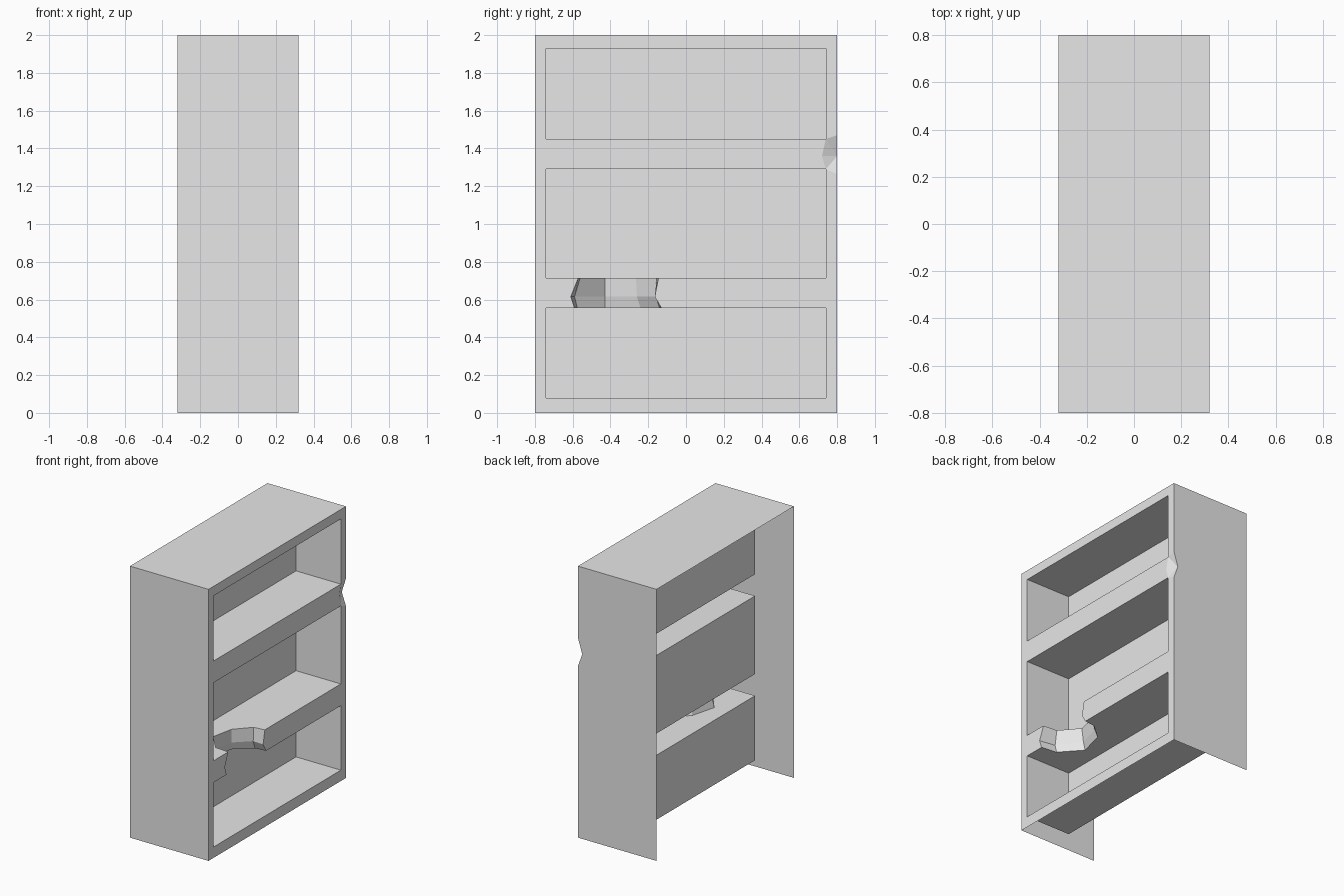
import bpy, bmesh
from mathutils import Vector

if "Cube" in bpy.data.objects:
    bpy.data.objects.remove(bpy.data.objects["Cube"], do_unlink=True)

grey = bpy.data.materials.new("plain_grey")
grey.use_nodes = True
grey.diffuse_color = (0.8, 0.8, 0.8, 1)
grey.node_tree.nodes["Principled BSDF"].inputs["Base Color"].default_value = (0.8, 0.8, 0.8, 1)

W, D, H = 0.32, 0.8, 2.0          # half width, half depth, height
INNER, BACK = 0.74, -0.045        # compartment half length and back wall
CELLS = {"lower": (0.08, 0.555), "middle": (0.715, 1.29), "upper": (1.45, 1.93)}


def build(name, faces):
    """Make a flat-shaded sheet object from (points, outward direction) pairs."""
    bm = bmesh.new()
    for points, outward in faces:
        f = bm.faces.new([bm.verts.new(p) for p in points])
        f.normal_update()
        if f.normal.dot(Vector(outward)) < 0:
            f.normal_flip()
    bmesh.ops.remove_doubles(bm, verts=bm.verts, dist=0.0005)
    mesh = bpy.data.meshes.new(name)
    bm.to_mesh(mesh)
    bm.free()
    mesh.materials.append(grey)
    obj = bpy.data.objects.new(name, mesh)
    bpy.context.collection.objects.link(obj)
    return obj


def front(*yz):
    return [(W, y, z) for y, z in yz], (1, 0, 0)


def front_rect(y0, y1, z0, z1):
    return front((y0, z0), (y1, z0), (y1, z1), (y0, z1))


# Chip on the front corner edge
chip_front = [(D, 1.47), (INNER, 1.45), (0.72, 1.36), (INNER, 1.29), (D, 1.265)]
chip_tip = (W - 0.035, D, 1.36)
chip = [(W, y, z) for y, z in chip_front]
build("corner_chip", [([chip_tip, a, b], (1, 1, 0)) for a, b in zip(chip, chip[1:])])

# Outer casing, open at the back and underneath
build("outer_casing", [
    ([(-W, -D, H), (W, -D, H), (W, D, H), (-W, D, H)], (0, 0, 1)),
    ([(-W, -D, 0), (W, -D, 0), (W, -D, H), (-W, -D, H)], (0, -1, 0)),
    ([(-W, D, 0), (W, D, 0), chip[-1], chip_tip, chip[0], (W, D, H), (-W, D, H)], (0, 1, 0)),
])

# Outline of the broken shelf gap, as (y, depth) from one end to the other
gap = [
    (0.715, [(-0.57, 0), (-0.56, 0.11), (-0.43, 0.221), (-0.265, 0.187), (-0.155, 0.084), (-0.145, 0)]),
    (0.615, [(-0.61, 0), (-0.59, 0.12), (-0.43, 0.235), (-0.26, 0.19), (-0.16, 0.084), (-0.165, 0)]),
    (0.555, [(-0.59, 0), (-0.575, 0.12), (-0.43, 0.25), (-0.24, 0.2), (-0.14, 0.084), (-0.13, 0)]),
]
rows = [[(W - d, y, z) for y, d in outline] for z, outline in gap]
centre = Vector((W, -0.37, 0.63))
walls = []
for upper, lower in zip(rows, rows[1:]):
    for i in range(len(upper) - 1):
        quad = [upper[i], upper[i + 1], lower[i + 1], lower[i]]
        middle = sum((Vector(p) for p in quad), Vector()) / 4
        walls.append((quad, centre - middle))
build("broken_shelf_gap", walls)

# Front frame: stiles and rails
low, mid, top = CELLS["lower"], CELLS["middle"], CELLS["upper"]
gap_start = [(r[0][1], r[0][2]) for r in rows]
gap_end = [(r[-1][1], r[-1][2]) for r in rows]
build("front_frame", [
    front_rect(-D, -INNER, 0, H),
    front((INNER, 0), (D, 0), chip_front[4], chip_front[3]),
    front(chip_front[1], chip_front[0], (D, H), (INNER, H)),
    front_rect(-INNER, INNER, 0, low[0]),
    front_rect(-INNER, INNER, top[1], H),
    front((-INNER, mid[1]), *chip_front[3:0:-1], (-INNER, top[0])),
    front((-INNER, mid[0]), (-INNER, low[1]), *reversed(gap_start)),
    front((INNER, mid[0]), (INNER, low[1]), *reversed(gap_end)),
])

# Recessed compartments; the broken gap cuts one floor and one ceiling
for name, (z0, z1) in CELLS.items():
    def slab(z, cut, outward):
        return ([(BACK, INNER, z), (BACK, -INNER, z), (W, -INNER, z), *cut, (W, INNER, z)], outward)
    faces = [
        slab(z0, rows[0] if name == "middle" else [], (0, 0, 1)),
        slab(z1, rows[-1] if name == "lower" else [], (0, 0, -1)),
        ([(BACK, -INNER, z0), (BACK, INNER, z0), (BACK, INNER, z1), (BACK, -INNER, z1)], (1, 0, 0)),
    ]
    for s in (-1, 1):
        y = s * INNER
        faces.append(([(BACK, y, z0), (W, y, z0), (W, y, z1), (BACK, y, z1)], (0, -s, 0)))
    build(name + "_compartment", faces)
